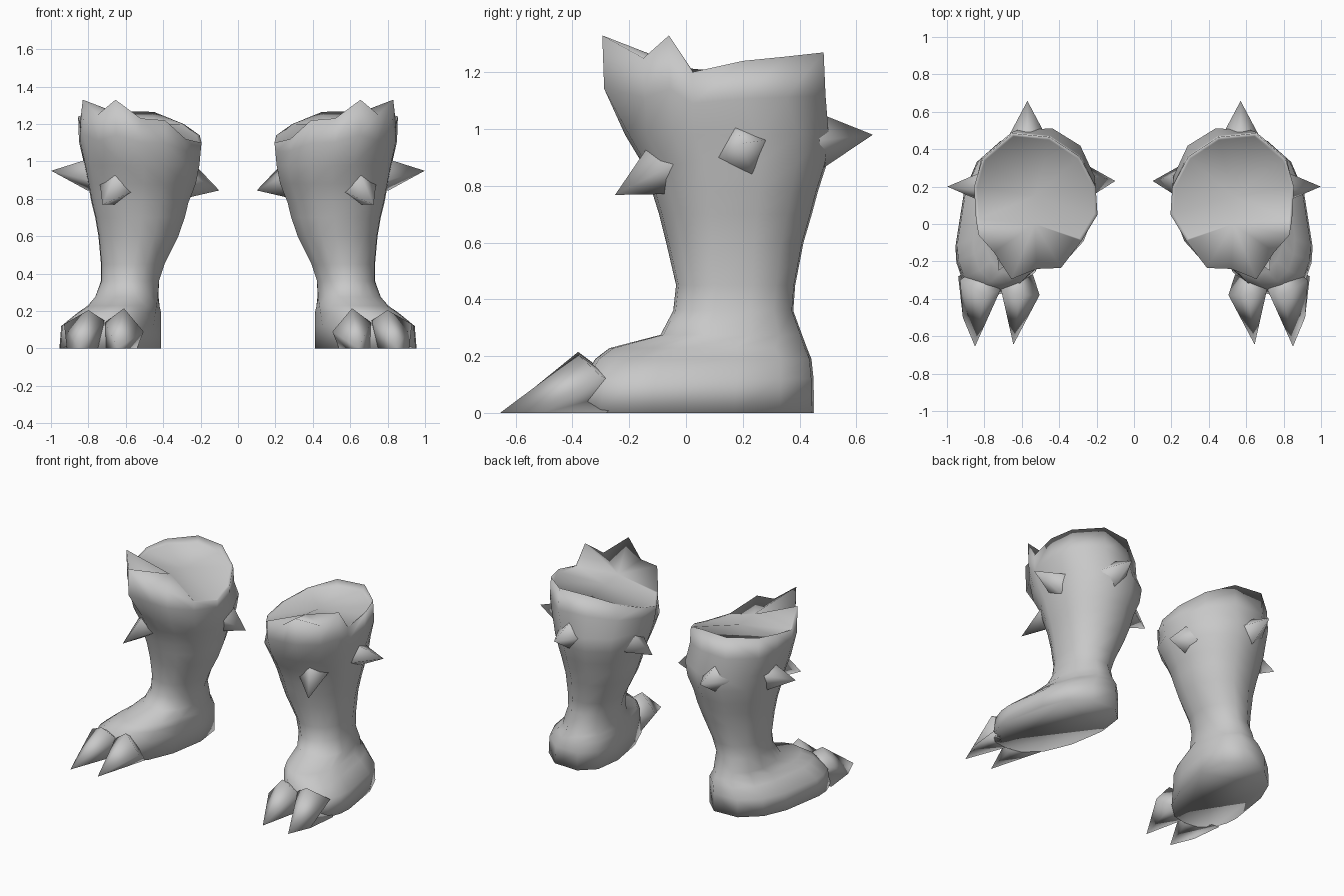
import bpy
import bmesh
from math import atan2, cos, sin, radians, copysign
from mathutils import Vector

cube = bpy.data.objects.get("Cube")
if cube:
    bpy.data.objects.remove(cube, do_unlink=True)

grey = bpy.data.materials.new("plain grey")
grey.use_nodes = True
colour = (0.58, 0.58, 0.58, 1)
grey.diffuse_color = colour
grey.node_tree.nodes["Principled BSDF"].inputs["Base Color"].default_value = colour


def finish(name, bm):
    """Turn a bmesh into a smooth, mirrored object."""
    bmesh.ops.recalc_face_normals(bm, faces=bm.faces)
    mesh = bpy.data.meshes.new(name)
    bm.to_mesh(mesh)
    bm.free()
    mesh.materials.append(grey)
    mesh.shade_smooth()
    obj = bpy.data.objects.new(name, mesh)
    bpy.context.collection.objects.link(obj)
    obj.modifiers.new("other_side", "MIRROR")


def bridge(bm, a, b):
    """Join two rings; corners shared by neighbours give triangles."""
    for i in range(len(a)):
        j = (i + 1) % len(a)
        bm.faces.new(list(dict.fromkeys((a[i], a[j], b[j], b[i]))))


def fan(bm, ring, point):
    tip = bm.verts.new(point)
    for i in range(len(ring)):
        bm.faces.new((ring[i], ring[(i + 1) % len(ring)], tip))


# Jagged rim of the boot, from the outer point round the back to the front
rim = [(.83, -.06, 1.33), (.845, .02, 1.2), (.855, .2, 1.24), (.81, .35, 1.255),
       (.65, .485, 1.27), (.45, .465, 1.265), (.29, .36, 1.2), (.205, .2, 1.14),
       (.195, .05, 1.10), (.28, -.09, 1.12), (.39, -.235, 1.22), (.52, -.24, 1.23),
       (.655, -.295, 1.33), (.75, -.15, 1.25)]
rim = [Vector(p) for p in rim]
middle = Vector((.53, .15, 1.2))
angles = [atan2(p.y - .12, p.x - middle.x) for p in rim]

# Boot cross-sections: height, x range, y range, outward lean of the toes
levels = [(0, .41, .955, -.38, .46, .17), (.12, .41, .945, -.36, .458, .17),
          (.19, .41, .86, -.32, .45, .14), (.228, .415, .81, -.27, .435, .1),
          (.275, .42, .77, -.09, .415, .04),
          (.36, .42, .737, -.045, .383, 0), (.45, .39, .737, -.035, .39, 0),
          (.6, .315, .752, -.07, .42, 0), (.7, .28, .77, -.095, .45, 0),
          (.78, .26, .79, -.12, .472, 0), (.88, .22, .81, -.155, .505, 0),
          (.98, .2, .83, -.215, .52, 0)]


def section(z, x0, x1, y0, y1, lean):
    power = .8 if lean > .1 else .93
    ry = (y1 - y0) / 2
    rx = (x1 - x0) / 2 - lean * ry * .25
    points = []
    for a in angles:
        c, s = (copysign(abs(v) ** power, v) for v in (cos(a), sin(a)))
        points.append(((x0 + x1) / 2 + rx * c - lean * ry * s, (y0 + y1) / 2 + ry * s, z))
    return points


# Boot body: rings up to a flared collar and the rim
bm = bmesh.new()
collar = []
for p in rim:
    c = middle.lerp(p, 1.02 if p.y > .3 else .985)
    c.z = 1.05 + .4 * (p.z - 1.1)
    collar.append(c)
loops = [section(*level) for level in levels] + [collar, rim]
rings = [[bm.verts.new(p) for p in loop] for loop in loops]

# Closed top: the jagged front points all slope back to one ridge corner
corner = bm.verts.new((.53, 0, 1.215))
lid = []
for p in rim:
    if p.y < 0 and p.z > 1.2:
        lid.append(corner)
    else:
        q = middle.lerp(p, .95)
        q.z = min(p.z, 1.22)
        lid.append(bm.verts.new(q))
rings.append(lid)
for lower, upper in zip(rings, rings[1:]):
    bridge(bm, lower, upper)
bm.faces.new(rings[0])
fan(bm, list(dict.fromkeys(lid)), middle)
finish("boot_body", bm)


# Toe claws: base outline, inner point and tip
def claw(name, base, root, tip):
    bm = bmesh.new()
    ring = [bm.verts.new(p) for p in base]
    fan(bm, ring, tip)
    fan(bm, ring, root)
    finish(name, bm)


claw("inner_claw", [(.54, -.27, 0), (.505, -.38, .09), (.61, -.38, .215),
                    (.71, -.355, .14), (.72, -.3, 0)], (.64, -.2, .08), (.645, -.645, 0))
claw("outer_claw", [(.72, -.3, 0), (.715, -.355, .15), (.80, -.38, .205),
                    (.93, -.3, .13), (.915, -.5, 0), (.94, -.28, 0)],
     (.8, -.2, .08), (.85, -.655, 0))


# Four-sided spikes round the shaft, open where they sink into it
def spike(name, base, tip, radius, turn):
    base, tip = Vector(base), Vector(tip)
    turned = (tip - base).to_track_quat("Z", "Y")
    bm = bmesh.new()
    ring = []
    for i in range(4):
        a = radians(turn + 90 * i)
        ring.append(bm.verts.new(base + turned @ Vector((radius * cos(a), radius * sin(a), 0))))
    fan(bm, ring, tip)
    finish(name, bm)


spike("outer_spike", (.79, .2, .93), (.998, .2, .95), .095, 20)
spike("back_spike", (.57, .47, .96), (.57, .658, .98), .10, 0)
spike("inner_spike", (.25, .23, .89), (.10, .23, .845), .095, 20)
spike("front_spike", (.645, -.08, .86), (.725, -.25, .768), .1, 10)
